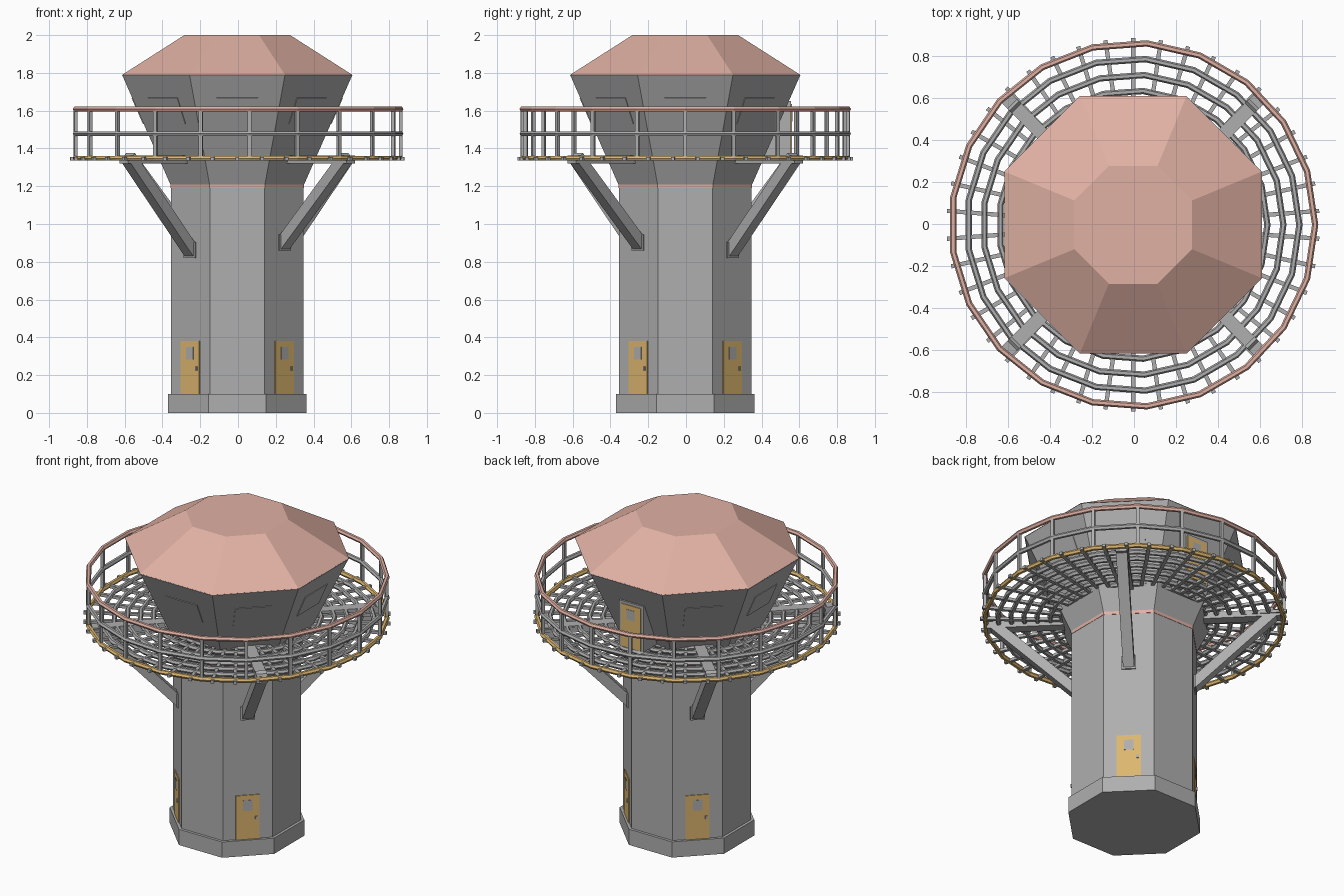
import bpy, bmesh
from math import radians, cos, sin, pi, atan2, hypot
from mathutils import Matrix, Vector

if "Cube" in bpy.data.objects:
    bpy.data.objects.remove(bpy.data.objects["Cube"])

OFFSET = Vector((-0.004, -0.004, 0))


def material(name, rgb):
    m = bpy.data.materials.new(name)
    m.use_nodes = True
    m.diffuse_color = (*rgb, 1)
    m.node_tree.nodes["Principled BSDF"].inputs["Base Color"].default_value = (*rgb, 1)
    return m


GREY = material("concrete grey", (0.43, 0.43, 0.43))
PINK = material("salmon pink", (0.75, 0.44, 0.37))
YELLOW = material("ochre yellow", (0.72, 0.47, 0.16))


def finish(name, bm, mat):
    bmesh.ops.recalc_face_normals(bm, faces=bm.faces)
    mesh = bpy.data.meshes.new(name)
    bm.to_mesh(mesh)
    bm.free()
    mesh.materials.append(mat)
    obj = bpy.data.objects.new(name, mesh)
    obj.location = OFFSET
    bpy.context.collection.objects.link(obj)
    return obj


def octagon_solid(name, profile, mat):
    """Stack octagons given as (distance to flat side, height)."""
    bm = bmesh.new()
    rings = []
    for apothem, z in profile:
        r = apothem / cos(pi / 8)
        rings.append([bm.verts.new((r * cos(a), r * sin(a), z))
                      for a in [pi / 8 + k * pi / 4 for k in range(8)]])
    for low, high in zip(rings, rings[1:]):
        for k in range(8):
            n = (k + 1) % 8
            bm.faces.new((low[k], low[n], high[n], high[k]))
    bm.faces.new(rings[0][::-1])
    bm.faces.new(rings[-1])
    return finish(name, bm, mat)


SIDES = 21


def hoops(name, radii, z, mat, tube=0.015):
    """Polygonal hoops with a six-sided tube."""
    bm = bmesh.new()
    for radius in radii:
        grid = []
        for i in range(SIDES):
            a = 2 * pi * i / SIDES
            ring = []
            for j in range(6):
                r = radius + tube * cos(j * pi / 3)
                ring.append(bm.verts.new((r * cos(a), r * sin(a), z + tube * sin(j * pi / 3))))
            grid.append(ring)
        for i in range(SIDES):
            p, q = grid[i], grid[(i + 1) % SIDES]
            for j in range(6):
                n = (j + 1) % 6
                bm.faces.new((p[j], q[j], q[n], p[n]))
    return finish(name, bm, mat)


def boxes(name, items, mat):
    """Boxes as (heading, centre (out, across, up), size, tilt outward)."""
    bm = bmesh.new()
    for heading, centre, size, tilt in items:
        m = (Matrix.Rotation(heading, 4, 'Z') @ Matrix.Translation(centre)
             @ Matrix.Rotation(tilt, 4, 'Y') @ Matrix.Diagonal((*size, 1)))
        bmesh.ops.create_cube(bm, size=1, matrix=m)
    return finish(name, bm, mat)


# Tower body
octagon_solid("plinth", [(0.367, 0), (0.367, 0.1)], GREY)
octagon_solid("shaft", [(0.35, 0.1), (0.35, 1.2)], GREY)
octagon_solid("neck_band", [(0.352, 1.19), (0.354, 1.212)], PINK)
octagon_solid("cabin", [(0.35, 1.2), (0.61, 1.79)], GREY)
octagon_solid("roof", [(0.612, 1.788), (0.28, 2.0)], PINK)

# Gallery floor and railing
hoops("floor_edge", [0.865], 1.348, YELLOW)
hoops("floor_hoops", [0.79, 0.714, 0.638, 0.562, 0.486, 0.42], 1.348, GREY)
hoops("middle_rail", [0.865], 1.478, GREY)
hoops("top_rail", [0.865], 1.608, PINK)
step = 2 * pi / SIDES
boxes("railing_posts", [(i * step, (0.865, 0, 1.475), (0.018, 0.02, 0.26), 0)
                        for i in range(SIDES)], GREY)
boxes("floor_joists", [((i + 0.5) * step / 2, (0.642, 0, 1.345), (0.49, 0.02, 0.018), 0)
                       for i in range(2 * SIDES)], GREY)

# Diagonal supports under the gallery
diagonals = [radians(45 + 90 * k) for k in range(4)]
braces, feet, beams = [], [], []
for k, heading in enumerate(diagonals):
    start = Vector((0.34, 0, 0.85 + 0.04 * (k % 2)))
    end = Vector((0.82, 0, 1.355))
    run = end - start
    braces.append((heading, (start + end) / 2, (0.06, 0.065, run.length), atan2(run.x, run.z)))
    feet.append((heading, (0.352, 0, start.z + 0.012), (0.014, 0.085, 0.085), 0))
    beams.append((heading, (0.62, 0, 1.341), (0.46, 0.065, 0.042), 0))
boxes("braces", braces, GREY)
boxes("brace_feet", feet, GREY)
boxes("gallery_beams", beams, GREY)

# Ground doors on the diagonal sides
boxes("ground_doors", [(h, (0.351, 0, 0.24), (0.008, 0.14, 0.28), 0) for h in diagonals], YELLOW)
boxes("ground_door_panes", [(h, (0.354, 0, 0.315), (0.006, 0.055, 0.065), 0)
                            for h in diagonals], GREY)
boxes("ground_door_handles", [(h, (0.356, 0.05, 0.235), (0.012, 0.012, 0.02), 0)
                              for h in diagonals], GREY)

# Cabin windows on every side but the back
lean = atan2(0.26, 0.59)
boxes("cabin_windows", [(radians(45 * k), (0.526, 0, 1.6), (0.008, 0.22, 0.15), lean)
                        for k in range(8) if k != 2], GREY)

# Upright door porch at the back of the cabin
back = radians(90)
boxes("gallery_door_frame", [(back, (0.485, 0, 1.505), (0.15, 0.17, 0.29), 0)], GREY)
boxes("gallery_door", [(back, (0.561, 0, 1.5), (0.008, 0.14, 0.27), 0)], YELLOW)
boxes("gallery_door_pane", [(back, (0.564, 0, 1.575), (0.006, 0.055, 0.065), 0)], GREY)
